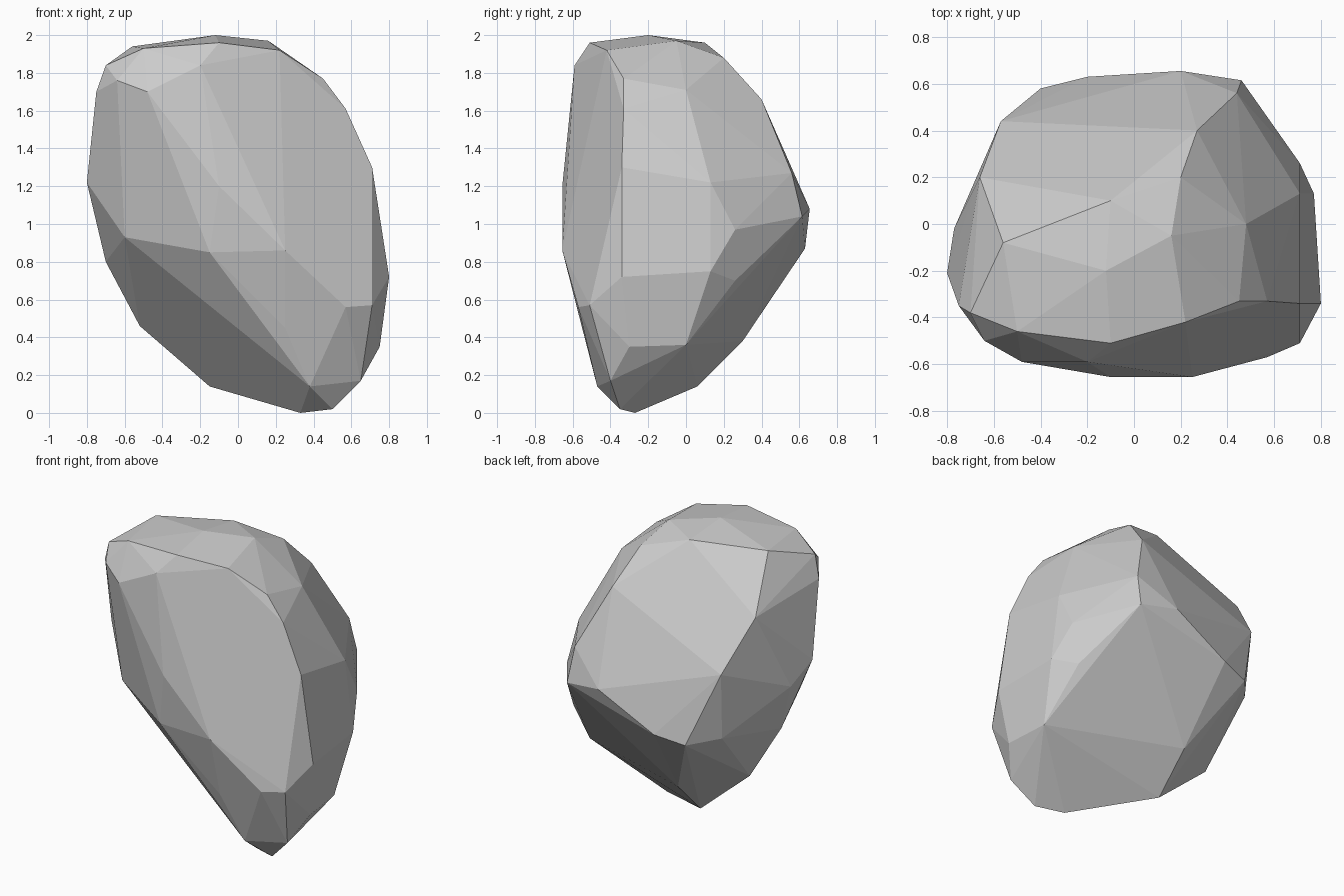
import bpy, bmesh
from mathutils import Vector

# Key corners of the boulder, grouped by region
crown = [(-.12, -.2, 2), (.16, -.05, 1.97), (-.56, -.08, 1.94), (-.1, .1, 1.96),
         (-.5, -.46, 1.93), (-.1, -.51, 1.96), (.22, -.42, 1.92), (.2, .2, 1.88),
         (-.7, -.38, 1.84), (-.48, -.59, 1.7), (.45, -.33, 1.77), (.48, 0, 1.71), (-.2, -.59, 1.84)]
back = [(.27, .4, 1.66), (-.57, .44, 1.3), (-.66, .2, 1.62), (.44, .56, 1.27), (.46, .615, 1.04),
        (.2, .655, 1.08), (-.2, .63, .87), (-.4, .58, .83), (-.55, .4, .85), (-.15, .3, .38)]
right = [(.57, -.33, 1.61), (.71, -.34, 1.3), (.71, .13, 1.22), (.77, .13, .75), (.71, .26, .97),
         (.8, -.34, .72), (.66, .26, .7), (.72, 0, .36), (.75, -.3, .35)]
front = [(-.1, -.655, 1.2), (.25, -.655, .86), (-.15, -.62, .85), (-.6, -.38, .93),
         (.57, -.57, .56), (.71, -.51, .57), (.25, -.55, .45)]
left = [(-.8, -.21, 1.22), (-.77, -.02, 1.1), (-.75, -.35, 1.7), (-.7, -.02, .8), (-.52, .06, .46)]
foot = [(.33, -.27, 0), (.5, -.35, .02), (-.15, .06, .14), (.38, -.47, .14), (.65, -.4, .17)]
extra_shoulder = [(-.64, -.5, 1.76)]

# Wrap the corners in a convex skin
bm = bmesh.new()
for p in crown + back + right + front + left + foot + extra_shoulder:
    bm.verts.new(Vector(p))
bmesh.ops.convex_hull(bm, input=bm.verts)
loose = [v for v in bm.verts if not v.link_faces]
bmesh.ops.delete(bm, geom=loose, context='VERTS')

# Merge nearly coplanar triangles into broad flat facets
bmesh.ops.dissolve_limit(bm, angle_limit=0.05, verts=bm.verts, edges=bm.edges)
bmesh.ops.recalc_face_normals(bm, faces=bm.faces)

mesh = bpy.data.meshes.new("boulder")
bm.to_mesh(mesh)
bm.free()
boulder = bpy.data.objects.new("boulder", mesh)
bpy.context.collection.objects.link(boulder)
